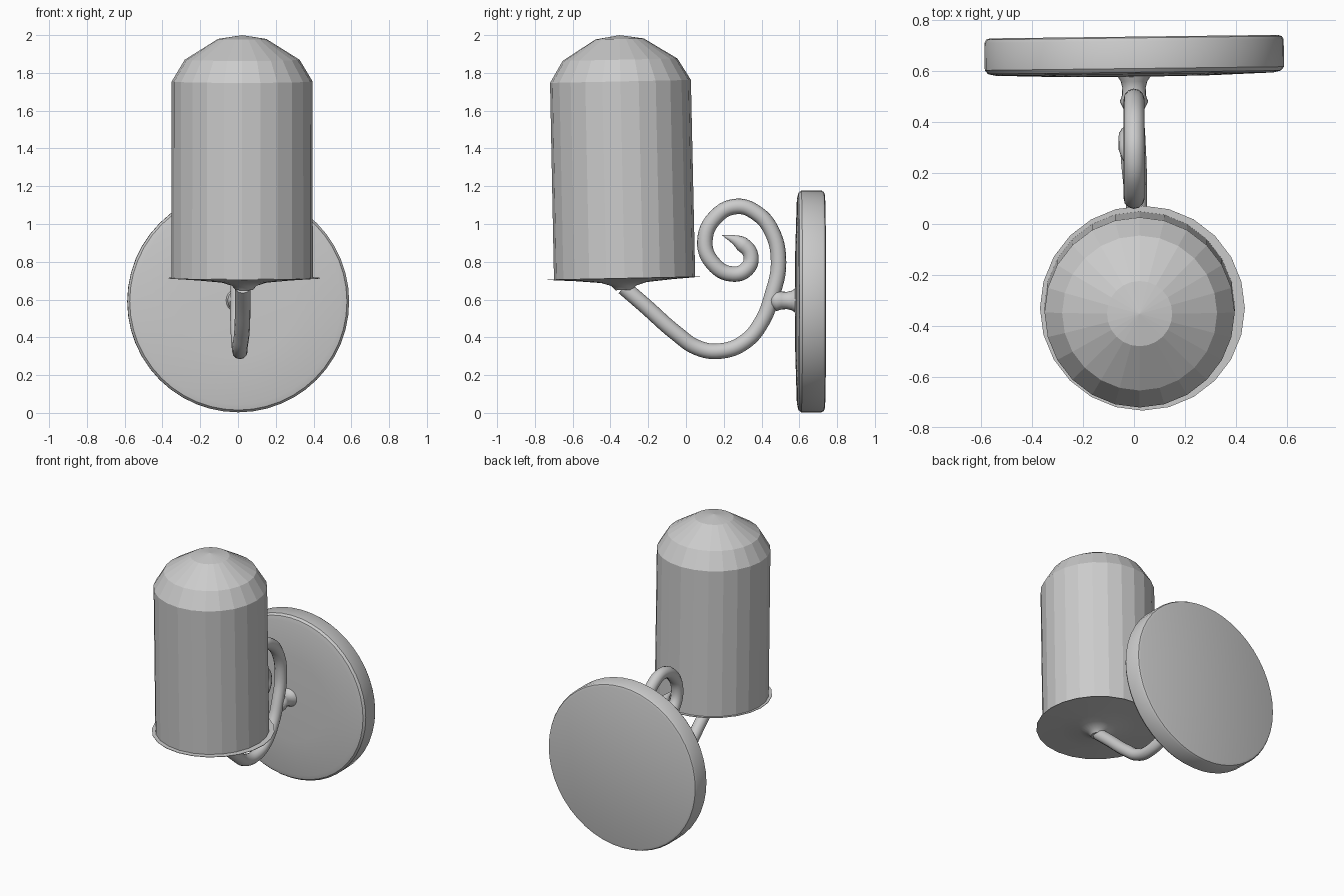
import bpy, bmesh, math
from mathutils import Matrix, Vector

cube = bpy.data.objects.get("Cube")
if cube:
    bpy.data.objects.remove(cube, do_unlink=True)

metal = bpy.data.materials.new("light grey")
metal.use_nodes = True
GREY = (0.6, 0.6, 0.6, 1)
metal.diffuse_color = GREY
metal.node_tree.nodes["Principled BSDF"].inputs["Base Color"].default_value = GREY


def lathe(name, profile, sides, matrix, smooth_angle=None):
    """Revolve (radius, height) points about local z, then place the part."""
    bm = bmesh.new()
    rings = []
    for r, h in profile:
        if r == 0:
            rings.append([bm.verts.new((0, 0, h))] * sides)
        else:
            angles = [math.tau * i / sides for i in range(sides)]
            rings.append([bm.verts.new((r * math.cos(a), r * math.sin(a), h)) for a in angles])
    for low, high in zip(rings, rings[1:]):
        for i in range(sides):
            j = (i + 1) % sides
            corners = list(dict.fromkeys((low[i], low[j], high[j], high[i])))
            bm.faces.new(corners)
    bmesh.ops.recalc_face_normals(bm, faces=bm.faces)
    mesh = bpy.data.meshes.new(name)
    bm.to_mesh(mesh)
    bm.free()
    mesh.transform(matrix)
    mesh.materials.append(metal)
    obj = bpy.data.objects.new(name, mesh)
    bpy.context.collection.objects.link(obj)
    if smooth_angle:
        smooth(obj, smooth_angle)
    return obj


def smooth(obj, degrees):
    bpy.ops.object.select_all(action='DESELECT')
    obj.select_set(True)
    bpy.context.view_layer.objects.active = obj
    bpy.ops.object.shade_smooth_by_angle(angle=math.radians(degrees))


# Faceted lamp shade and its dish, both leaning very slightly forward
lean = Matrix.Rotation(math.radians(1.2), 4, 'X')
shade_at = Matrix.Translation((0.022, -0.325, 0.71)) @ lean
dish_at = Matrix.Translation((0.033, -0.33, 0.71)) @ lean
lathe("shade", [(0, 0.004), (0.374, 0.004), (0.373, 1.045), (0.304, 1.16),
                (0.128, 1.27), (0, 1.29)], 24, shade_at)
lathe("dish", [(0, -0.06), (0.045, -0.06), (0.065, -0.037), (0.12, -0.02),
               (0.25, -0.008), (0.402, 0.002), (0.402, 0.005), (0, 0.005)],
      24, dish_at, 35)

# Wall plate, gently domed on the front; local z points forward
forward = Matrix.Rotation(math.radians(90), 4, 'X')
turn = Matrix.Rotation(math.radians(0.7), 4, 'Z')
plate_at = Matrix.Translation((0, 0.735, 0.59)) @ turn @ forward
lathe("wall_plate", [(0, 0), (0.565, 0), (0.58, 0.005), (0.587, 0.018), (0.587, 0.125),
                     (0.575, 0.14), (0.545, 0.147), (0.3, 0.155), (0, 0.158)],
      48, plate_at, 35)

# Stem with flared ends between the plate and the arm
stem_at = Matrix.Translation((0, 0.59, 0.595)) @ forward
lathe("stem", [(0, 0), (0.068, 0), (0.064, 0.012), (0.052, 0.03), (0.046, 0.055),
               (0.047, 0.085), (0.056, 0.11), (0.04, 0.14), (0, 0.15)], 20, stem_at, 60)

# Scrolled arm: (x, y, z) path from the dish to the inner tip of the scroll
path = [(0.025, -0.33, 0.665), (0.025, -0.22, 0.57), (0.02, -0.05, 0.42), (0.01, 0.06, 0.345),
        (0.01, 0.18, 0.327), (0.005, 0.31, 0.375), (0, 0.40, 0.48), (0, 0.455, 0.62),
        (0, 0.49, 0.80), (0, 0.45, 0.97), (0, 0.37, 1.06), (0, 0.27, 1.093),
        (0, 0.16, 1.04), (0, 0.10, 0.91), (0, 0.14, 0.795), (-0.01, 0.245, 0.735),
        (-0.015, 0.325, 0.765), (-0.02, 0.343, 0.835), (-0.02, 0.295, 0.895), (-0.02, 0.19, 0.942)]
curve = bpy.data.curves.new("arm", 'CURVE')
curve.dimensions = '3D'
curve.resolution_u = 6
curve.bevel_depth = 0.041
curve.bevel_resolution = 4
curve.use_fill_caps = True
spline = curve.splines.new('BEZIER')
spline.bezier_points.add(len(path) - 1)
for point, co in zip(spline.bezier_points, path):
    point.co = Vector(co)
    point.handle_left_type = point.handle_right_type = 'AUTO'
spline.bezier_points[-1].radius = 0.02
curve.materials.append(metal)
arm = bpy.data.objects.new("arm", curve)
bpy.context.collection.objects.link(arm)
bpy.ops.object.select_all(action='DESELECT')
arm.select_set(True)
bpy.context.view_layer.objects.active = arm
bpy.ops.object.convert(target='MESH')
smooth(bpy.context.view_layer.objects.active, 50)
